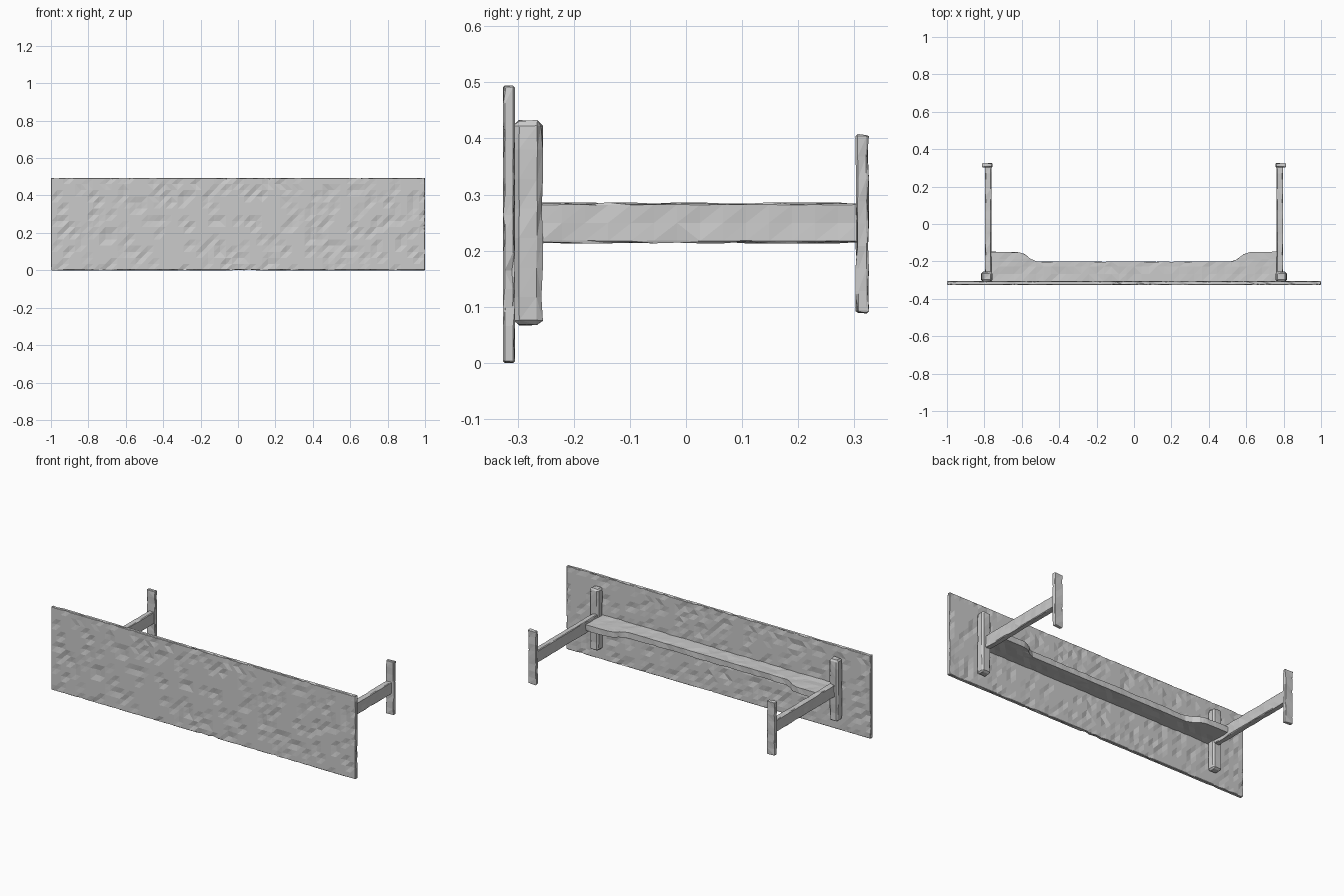
import bpy, bmesh, math, random
from mathutils import Vector

if "Cube" in bpy.data.objects:
    bpy.data.objects.remove(bpy.data.objects["Cube"])

random.seed(7)


def finish(bm, name, step, rough, chance, mirror=False):
    # slice into small facets, then chip the surface for a hand-hewn look
    bmesh.ops.recalc_face_normals(bm, faces=bm.faces)
    for axis in range(3):
        lo = min(v.co[axis] for v in bm.verts)
        hi = max(v.co[axis] for v in bm.verts)
        n = max(1, round((hi - lo) / step))
        for i in range(1, n):
            co, no = Vector((0, 0, 0)), Vector((0, 0, 0))
            co[axis] = lo + (hi - lo) * i / n
            no[axis] = 1
            bmesh.ops.bisect_plane(bm, geom=bm.verts[:] + bm.edges[:] + bm.faces[:],
                                   plane_co=co, plane_no=no, dist=1e-5)
    bmesh.ops.triangulate(bm, faces=bm.faces)
    bm.normal_update()
    for v, n in [(v, v.normal.copy()) for v in bm.verts]:
        if random.random() < chance:
            v.co -= n * random.uniform(0.2, 1) * rough
    me = bpy.data.meshes.new(name)
    bm.to_mesh(me)
    bm.free()
    ob = bpy.data.objects.new(name, me)
    bpy.context.collection.objects.link(ob)
    if mirror:
        ob.modifiers.new("Mirror", 'MIRROR').use_mirror_merge = False
    return ob


def box(name, x, y, z, step, rough=0.004, chance=0.5, bevel=0.004, mirror=False):
    bm = bmesh.new()
    bmesh.ops.create_cube(bm, size=1)
    for v in bm.verts:
        v.co = [r[0] if c < 0 else r[1] for c, r in zip(v.co, (x, y, z))]
    bmesh.ops.bevel(bm, geom=bm.edges[:], offset=bevel, segments=1, affect='EDGES')
    return finish(bm, name, step, rough, chance, mirror)


# Table top, standing on its long edge
box("table_top", (-1, 1), (-0.326, -0.305), (0, 0.494), 0.032, 0.007, 0.22, 0.003)

# Trestle pieces on both ends
box("upper_crossbar", (0.757, 0.817), (-0.308, -0.255), (0.065, 0.433), 0.05,
    0.004, 0.5, 0.01, True)
box("leg_post", (0.762, 0.797), (-0.262, 0.312), (0.213, 0.286), 0.04, mirror=True)
box("foot_bar", (0.757, 0.812), (0.302, 0.326), (0.088, 0.408), 0.04, mirror=True)

# Stretcher board under the top, with deeper shouldered ends
half = [(0.765, -0.148), (0.62, -0.15), (0.585, -0.16), (0.555, -0.185), (0.52, -0.2)]
outline = [(0.765, -0.308)] + half + [(-x, y) for x, y in reversed(half)] + [(-0.765, -0.308)]
bm = bmesh.new()
face = bm.faces.new([bm.verts.new((x, y, 0.232)) for x, y in outline])
ext = bmesh.ops.extrude_face_region(bm, geom=[face])
for g in ext["geom"]:
    if isinstance(g, bmesh.types.BMVert):
        g.co.z = 0.268
finish(bm, "stretcher_board", 0.04, 0.004, 0.45)
